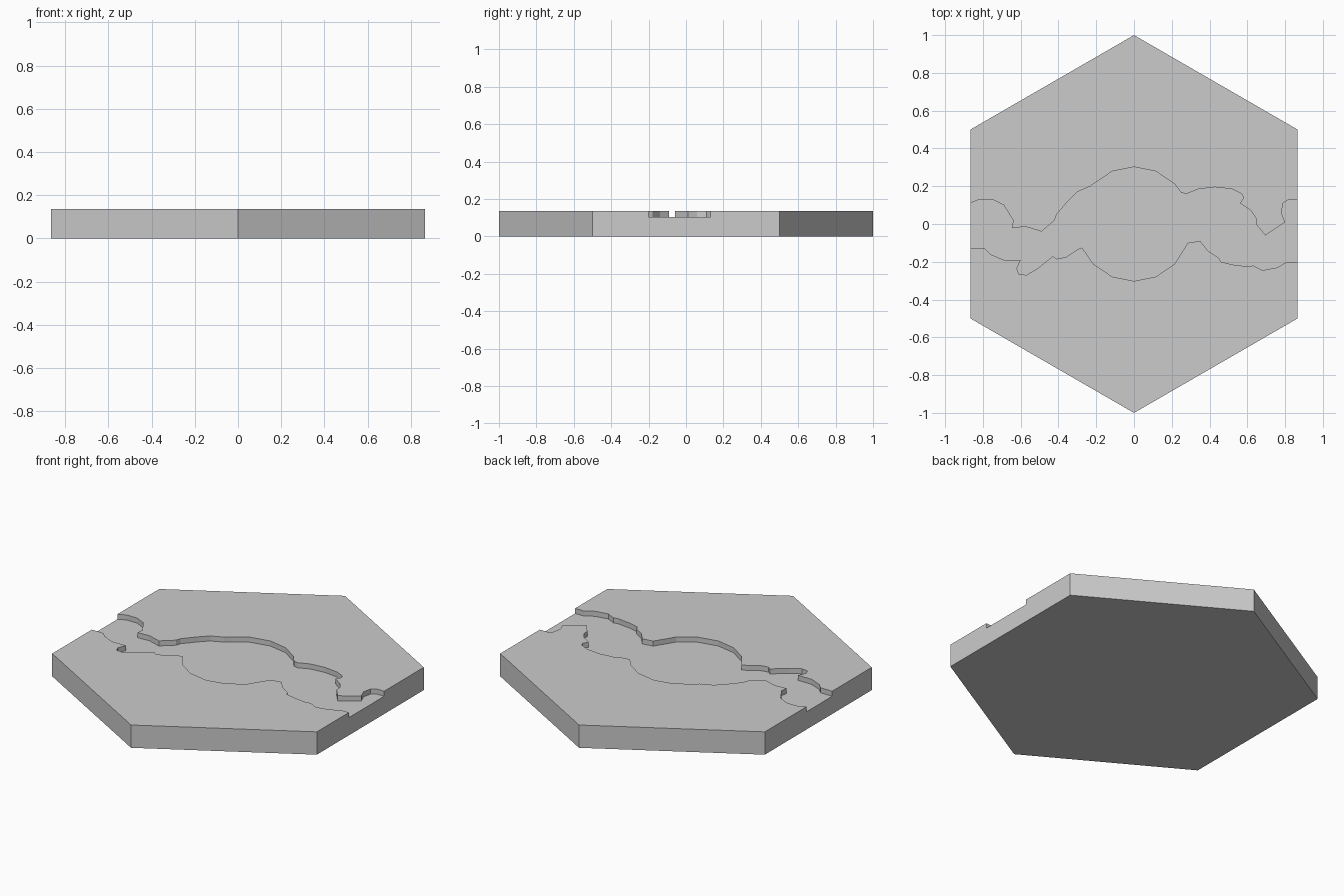
import bpy
import bmesh
from math import cos, sin, pi

cube = bpy.data.objects.get("Cube")
if cube:
    bpy.data.objects.remove(cube, do_unlink=True)

HEIGHT = .135
BED = .105
POOL_RADIUS = .302


def make_material(name, value):
    material = bpy.data.materials.new(name)
    material.use_nodes = True
    colour = (value, value, value, 1)
    material.diffuse_color = colour
    material.node_tree.nodes["Principled BSDF"].inputs["Base Color"].default_value = colour
    return material


def make_prism(name, outline, bottom, top, material):
    """Extrude a closed outline straight up into a solid."""
    bm = bmesh.new()
    base = bm.faces.new([bm.verts.new((x, y, bottom)) for x, y in outline])
    extruded = bmesh.ops.extrude_face_region(bm, geom=[base])
    raised = [item for item in extruded["geom"] if isinstance(item, bmesh.types.BMVert)]
    bmesh.ops.translate(bm, verts=raised, vec=(0, 0, top - bottom))
    bmesh.ops.recalc_face_normals(bm, faces=bm.faces[:])
    mesh = bpy.data.meshes.new(name)
    bm.to_mesh(mesh)
    bm.free()
    mesh.materials.append(material)
    prism = bpy.data.objects.new(name, mesh)
    bpy.context.collection.objects.link(prism)
    return prism


def pool_edge(side):
    """Faceted arc of the round central pool, from left to right."""
    angles = [pi * step / 8 for step in (6, 5, 4, 3, 2)]
    return [(POOL_RADIUS * cos(a), side * POOL_RADIUS * sin(a)) for a in angles]


stone = make_material("grey stone", .6)

# Hexagonal tile with a corner toward the front and back
corners = [(sin(pi * i / 3), cos(pi * i / 3)) for i in range(6)]
tile = make_prism("hexagonal_tile", corners, 0, HEIGHT, stone)

# Ragged bank lines on either side of the pool, running left to right
back_left = [(-1, .11), (-.866, .11), (-.82, .13), (-.75, .13), (-.69, .1),
             (-.64, .02), (-.645, -.02), (-.57, -.015), (-.49, -.04),
             (-.42, .02), (-.41, .05), (-.35, .12), (-.3, .17), (-.23, .2)]
back_right = [(.25, .165), (.28, .16), (.34, .185), (.43, .195), (.52, .185),
              (.57, .16), (.58, .14), (.56, .11), (.62, .07), (.645, .03),
              (.645, 0), (.695, -.06), (.8, .01), (.78, .06), (.79, .11),
              (.82, .13), (1, .13)]
front_left = [(-1, -.13), (-.79, -.13), (-.76, -.16), (-.69, -.19),
              (-.6, -.19), (-.62, -.235), (-.61, -.265), (-.57, -.27),
              (-.51, -.235), (-.43, -.17), (-.41, -.185), (-.36, -.175),
              (-.3, -.135), (-.275, -.125)]
front_right = [(.285, -.1), (.35, -.09), (.39, -.14), (.45, -.18), (.46, -.2),
               (.52, -.215), (.6, -.225), (.63, -.22), (.68, -.245),
               (.76, -.23), (.81, -.2), (1, -.2)]

back_bank = back_left + pool_edge(1) + back_right
front_bank = front_left + pool_edge(-1) + front_right

# Shallow river channel cut across the top of the tile
cutter = make_prism("river_cutter", front_bank + back_bank[::-1], BED, HEIGHT + .1, stone)
cutter.hide_render = True
cutter.hide_viewport = True
channel = tile.modifiers.new("river channel", "BOOLEAN")
channel.operation = "DIFFERENCE"
channel.solver = "EXACT"
channel.object = cutter

# Bake the cut into the tile and discard the cutter
bpy.context.view_layer.update()
evaluated = tile.evaluated_get(bpy.context.evaluated_depsgraph_get())
carved = bpy.data.meshes.new_from_object(evaluated)
tile.modifiers.clear()
tile.data = carved
bpy.data.objects.remove(cutter, do_unlink=True)
